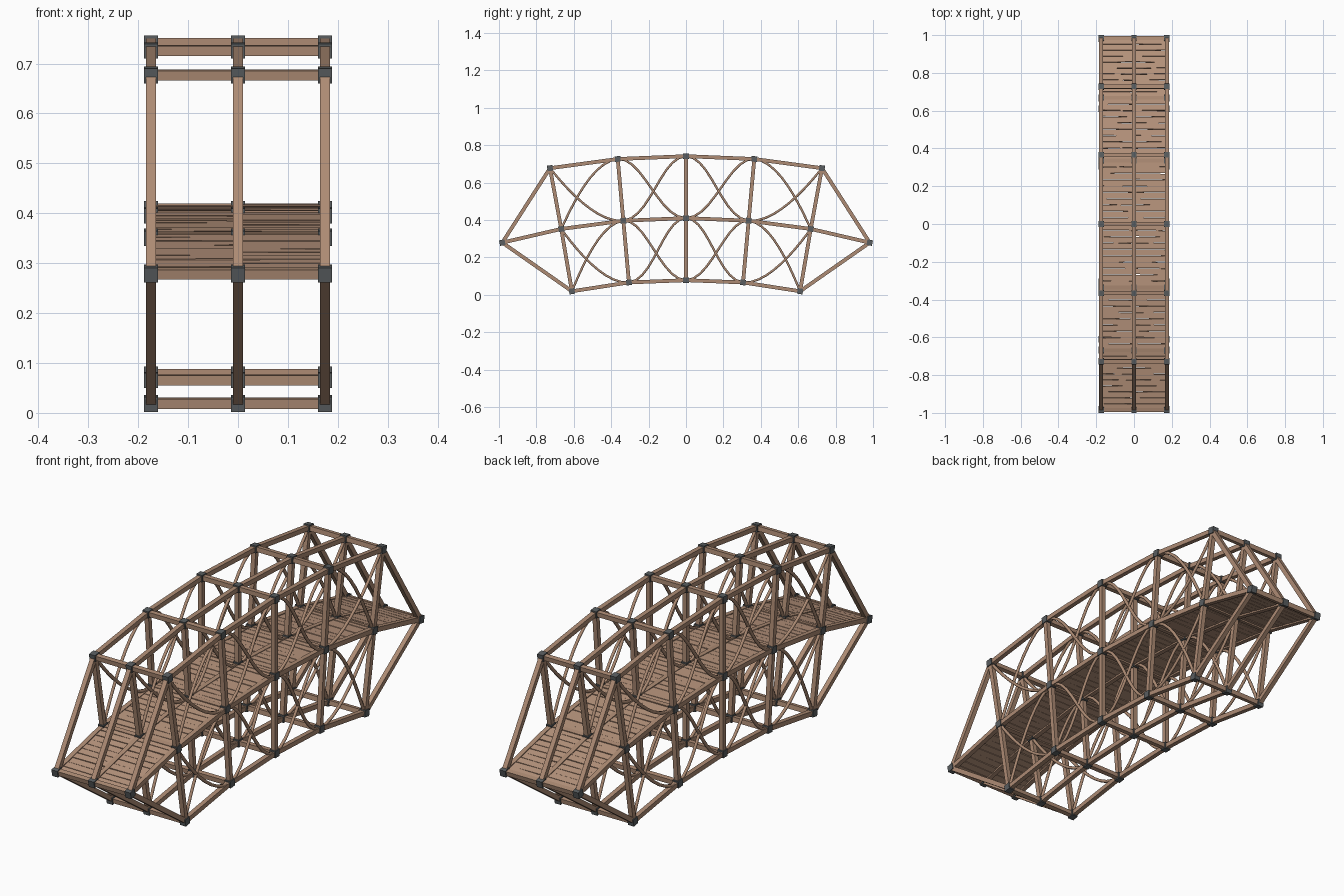
import bpy, bmesh, random
from mathutils import Vector, Matrix

random.seed(4)
cube = bpy.data.objects.get("Cube")
if cube:
    bpy.data.objects.remove(cube)


def material(name, rgb):
    m = bpy.data.materials.new(name)
    m.use_nodes = True
    m.diffuse_color = (*rgb, 1)
    m.node_tree.nodes["Principled BSDF"].inputs["Base Color"].default_value = (*rgb, 1)
    return m


beam_wood = material("beam_wood", (0.42, 0.26, 0.175))
deck_wood = material("deck_wood", (0.48, 0.30, 0.205))
metal = material("dark_metal", (0.10, 0.11, 0.115))

# Half-side nodes as (y, z), centre outwards
TOP = [(0, 0.741), (0.365, 0.726), (0.727, 0.677)]
MID = [(0, 0.410), (0.335, 0.396), (0.667, 0.352), (0.982, 0.279)]
LOW = [(0, 0.078), (0.305, 0.066), (0.610, 0.019)]
TRUSSES = {"right": -0.174, "middle": 0.0, "left": 0.174}
BEAM, JOINT = 0.02, 0.03


def chord(half):
    """Mirror a half row of nodes into a full row from front to back."""
    return [(-y, z) for y, z in half[:0:-1]] + half


top, mid, low = chord(TOP), chord(MID), chord(LOW)


def finish(bm, name, mat):
    mesh = bpy.data.meshes.new(name)
    bm.to_mesh(mesh)
    bm.free()
    mesh.materials.append(mat)
    obj = bpy.data.objects.new(name, mesh)
    bpy.context.collection.objects.link(obj)
    return obj


def box(bm, centre, size, along=(0, 1, 0), yaw=0.0):
    """Box whose local y axis follows a direction in the yz plane."""
    y = Vector(along).normalized()
    x = Vector((1, 0, 0))
    frame = Matrix((x, y, x.cross(y))).transposed().to_4x4()
    turn = Matrix.Rotation(yaw, 4, "Z")
    m = Matrix.Translation(centre) @ frame @ turn @ Matrix.Diagonal((*size, 1))
    bmesh.ops.create_cube(bm, size=1, matrix=m)


def beam(bm, x, a, b):
    a, b = Vector((x, *a)), Vector((x, *b))
    box(bm, (a + b) / 2, (BEAM, (b - a).length, BEAM), b - a)


def brace(name, x, nodes):
    """Round rod weaving smoothly through alternating nodes."""
    curve = bpy.data.curves.new(name, "CURVE")
    curve.dimensions = "3D"
    curve.bevel_depth = 0.007
    curve.bevel_resolution = 1
    curve.resolution_u = 10
    spline = curve.splines.new("BEZIER")
    pts = [Vector((x, *n)) for n in nodes]
    spline.bezier_points.add(len(pts) - 1)
    last = len(pts) - 1
    for i, (bp, p) in enumerate(zip(spline.bezier_points, pts)):
        bp.handle_left_type = bp.handle_right_type = "FREE"
        if 0 < i < last:
            t = (pts[i + 1] - pts[i - 1]) * 0.2
        else:
            # Ends leave their node steeply
            step = pts[1] - pts[0] if i == 0 else pts[last] - pts[last - 1]
            t = Vector((0, step.y * 0.2, step.z * 0.35))
        bp.co, bp.handle_left, bp.handle_right = p, p - t, p + t
    curve.materials.append(beam_wood)
    obj = bpy.data.objects.new(name, curve)
    bpy.context.collection.objects.link(obj)


# Trusses: chords, posts, sloping ends and woven braces
for side, x in TRUSSES.items():
    bm = bmesh.new()
    for row in (top, mid, low):
        for a, b in zip(row, row[1:]):
            beam(bm, x, a, b)
    for t, m, l in zip(top, mid[1:-1], low):
        beam(bm, x, t, m)
        beam(bm, x, m, l)
    for end in (0, -1):
        beam(bm, x, mid[end], top[end])
        beam(bm, x, mid[end], low[end])
    finish(bm, side + "_truss", beam_wood)

    inner = mid[1:-1]
    for level, row in (("upper", top), ("lower", low)):
        for k in (0, 1):
            nodes = [row[i] if i % 2 == k else inner[i] for i in range(len(row))]
            brace(f"{side}_{level}_brace_{k + 1}", x, nodes)

# Joint caps and cross beams, tilted with the arch
joints, cross = bmesh.new(), bmesh.new()
for row in (top, mid, low):
    for i, (y, z) in enumerate(row):
        a, b = row[max(i - 1, 0)], row[min(i + 1, len(row) - 1)]
        along = (0, b[0] - a[0], b[1] - a[1])
        box(cross, (0, y, z), (2 * TRUSSES["left"], BEAM, BEAM), along)
        for x in TRUSSES.values():
            box(joints, (x, y, z), (0.028, JOINT, JOINT), along)
finish(joints, "joint_caps", metal)
finish(cross, "cross_beams", beam_wood)

# Deck planks, laid slightly askew in two lanes
half_width = TRUSSES["left"]
for lane, sign in (("right", -1), ("left", 1)):
    bm = bmesh.new()
    for a, b in zip(mid, mid[1:]):
        a, b = Vector((0, *a)), Vector((0, *b))
        count = 10
        pitch = (b - a).length / count
        for i in range(count):
            centre = a.lerp(b, (i + 0.5) / count)
            centre.x = sign * half_width / 2
            centre.z += 0.002 + random.uniform(-0.001, 0.001)
            size = (half_width, pitch * 0.93, 0.01)
            box(bm, centre, size, b - a, random.uniform(-0.02, 0.02))
    finish(bm, lane + "_deck_planks", deck_wood)
